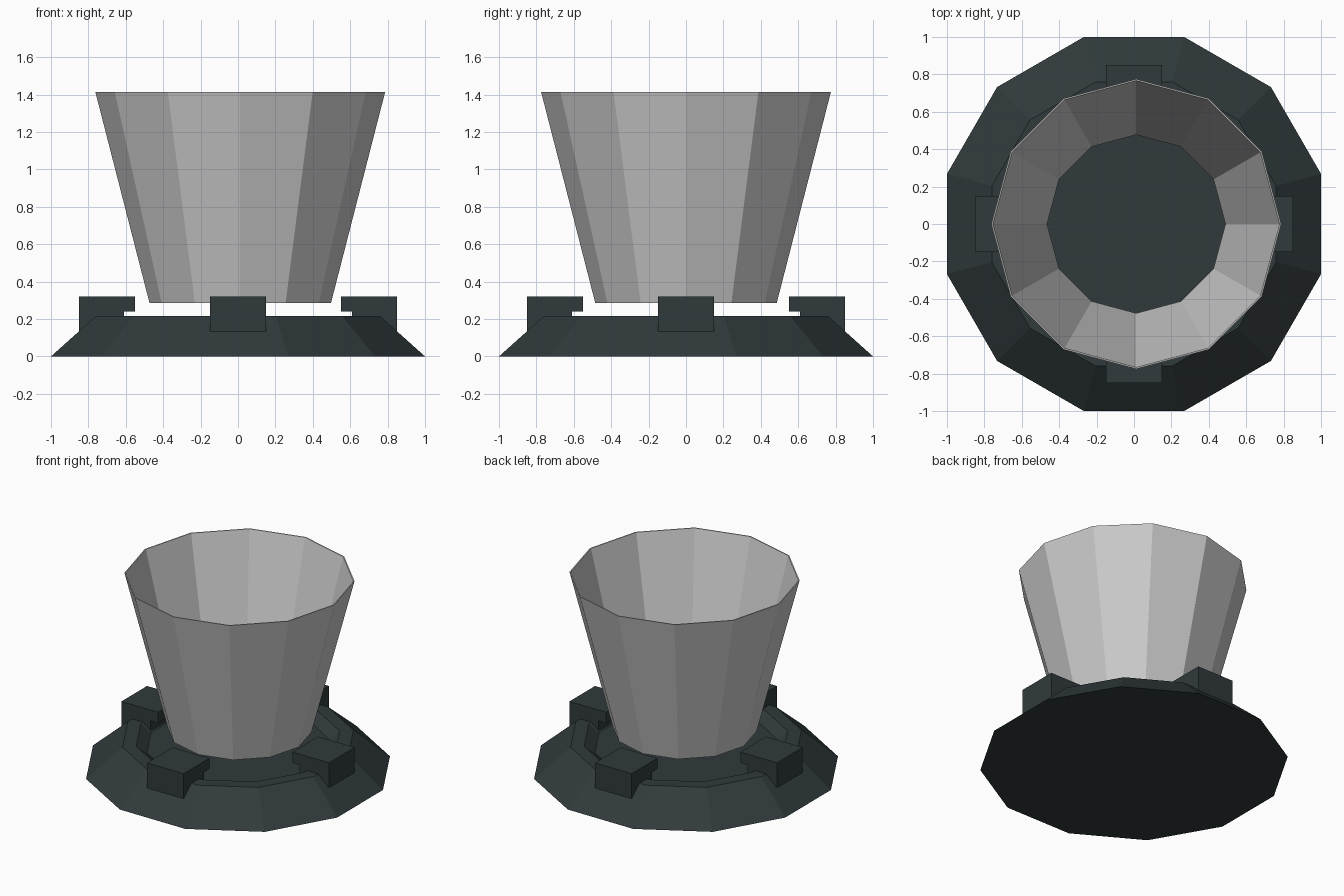
import bpy, bmesh
from math import cos, sin, pi, radians
from mathutils import Matrix

if "Cube" in bpy.data.objects:
    bpy.data.objects.remove(bpy.data.objects["Cube"])

SIDES = 12

# dark casing colour
dark = bpy.data.materials.new("dark_casing")
dark.diffuse_color = (0.03, 0.042, 0.045, 1)
dark.use_nodes = True
dark.node_tree.nodes["Principled BSDF"].inputs["Base Color"].default_value = dark.diffuse_color


def finish(name, bm, mat=None):
    bmesh.ops.recalc_face_normals(bm, faces=bm.faces)
    mesh = bpy.data.meshes.new(name)
    bm.to_mesh(mesh)
    bm.free()
    if mat:
        mesh.materials.append(mat)
    ob = bpy.data.objects.new(name, mesh)
    bpy.context.collection.objects.link(ob)
    return ob


def lathe(name, profile, start, closed, mat=None):
    """Turn (radius, z) points into a 12-sided body; closed loops make a ring, open ones get capped."""
    bm = bmesh.new()
    rings = [[bm.verts.new((r * cos(start + 2 * pi * i / SIDES),
                            r * sin(start + 2 * pi * i / SIDES), z))
              for i in range(SIDES)] for r, z in profile]
    pairs = list(zip(rings, rings[1:]))
    if closed:
        pairs.append((rings[-1], rings[0]))
    else:
        bm.faces.new(rings[0])
        bm.faces.new(rings[-1])
    for a, b in pairs:
        for i in range(SIDES):
            j = (i + 1) % SIDES
            bm.faces.new((a[i], a[j], b[j], b[i]))
    return finish(name, bm, mat)


# sloped base with a flat rim and a recessed floor (sizes measured to the flats)
flat = 1 / cos(pi / SIDES)
lathe("base", [(r * flat, z) for r, z in
               [(1.0, 0), (0.76, 0.215), (0.67, 0.215), (0.60, 0.16)]],
      radians(15), False, dark)

# thin flared cup, open at both ends
cup = lathe("cup", [(0.485, 0.285), (0.775, 1.415), (0.767, 1.415), (0.477, 0.285)],
            0, True)
cup.location.x = 0.012

# four hooked clips over the rim
hook = [(0.55, 0.24), (0.55, 0.32), (0.85, 0.32), (0.85, 0.132), (0.61, 0.155), (0.61, 0.24)]
for k, side in enumerate(("right", "back", "left", "front")):
    bm = bmesh.new()
    face = bm.faces.new([bm.verts.new((x, -0.15, z)) for x, z in hook])
    ext = bmesh.ops.extrude_face_region(bm, geom=[face], use_keep_orig=True)
    bmesh.ops.translate(bm, vec=(0, 0.3, 0),
                        verts=[v for v in ext["geom"] if isinstance(v, bmesh.types.BMVert)])
    bmesh.ops.rotate(bm, verts=bm.verts, cent=(0, 0, 0), matrix=Matrix.Rotation(k * pi / 2, 3, 'Z'))
    finish("clip_" + side, bm, dark)
